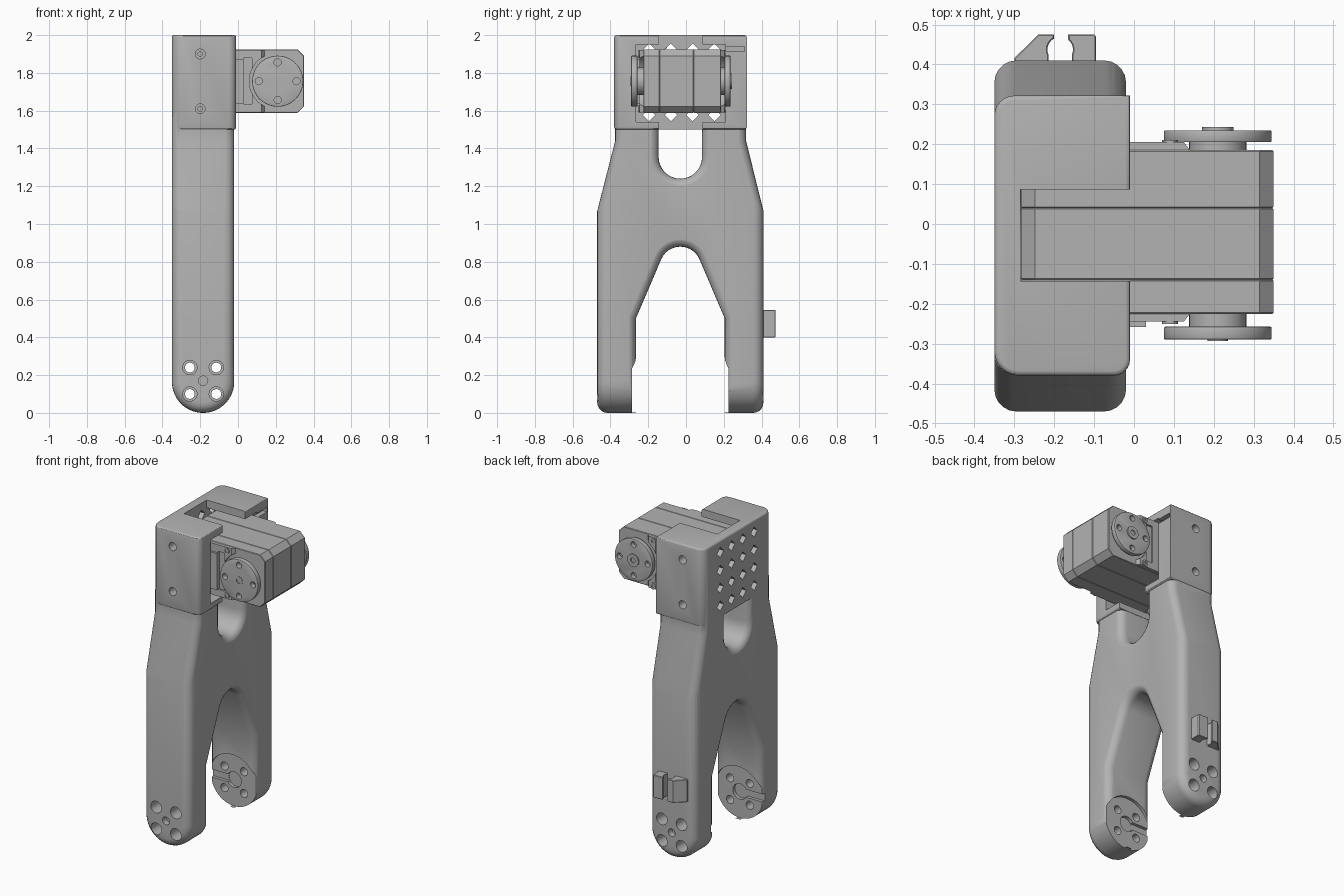
import bpy, bmesh, math
from mathutils import Vector

cube = bpy.data.objects.get("Cube")
if cube:
    bpy.data.objects.remove(cube, do_unlink=True)

grey = bpy.data.materials.new("plain grey")
grey.use_nodes = True
GREY = (0.45, 0.45, 0.45, 1)
grey.diffuse_color = GREY
grey.node_tree.nodes["Principled BSDF"].inputs["Base Color"].default_value = GREY


def arc(cx, cy, r, start, end, n=16):
    angles = [math.radians(start + (end - start) * i / n) for i in range(n + 1)]
    return [(cx + r * math.cos(a), cy + r * math.sin(a)) for a in angles]


def prism(name, pts, axis, lo, hi, bevel=0.0, segs=5):
    """Extrude a 2D outline along an axis, optionally rounding both rims."""
    place = {"x": lambda p, d: Vector((d, p[0], p[1])),
             "y": lambda p, d: Vector((p[0], d, p[1])),
             "z": lambda p, d: Vector((p[0], p[1], d))}[axis]
    bm = bmesh.new()
    caps = [bm.faces.new([bm.verts.new(place(p, d)) for p in pts]) for d in (lo, hi)]
    n = len(pts)
    for i in range(n):
        j = (i + 1) % n
        a, b = caps[0].verts, caps[1].verts
        bm.faces.new((a[i], a[j], b[j], b[i]))
    bmesh.ops.recalc_face_normals(bm, faces=bm.faces)
    if bevel:
        rims = list({e for c in caps for e in c.edges})
        bmesh.ops.bevel(bm, geom=rims, offset=bevel, segments=segs, profile=0.5,
                        affect="EDGES", clamp_overlap=False)
    mesh = bpy.data.meshes.new(name)
    bm.to_mesh(mesh)
    bm.free()
    mesh.materials.append(grey)
    ob = bpy.data.objects.new(name, mesh)
    bpy.context.collection.objects.link(ob)
    return ob


def rect(x0, x1, y0, y1, c=0.0):
    """Rectangle outline with optional chamfered corners."""
    if not c:
        return [(x0, y0), (x1, y0), (x1, y1), (x0, y1)]
    return [(x0 + c, y0), (x1 - c, y0), (x1, y0 + c), (x1, y1 - c),
            (x1 - c, y1), (x0 + c, y1), (x0, y1 - c), (x0, y0 + c)]


def box(name, x, y, z):
    return prism(name, rect(*x, *y), "z", *z)


def rod(name, x, z, r, y0, y1, bevel=0.0, n=32):
    return prism(name, arc(x, z, r, 0, 360, n)[:-1], "y", y0, y1, bevel, 2)


def combine(ob, tool, operation="DIFFERENCE"):
    mod = ob.modifiers.new("combine", "BOOLEAN")
    mod.operation, mod.solver, mod.object = operation, "EXACT", tool
    bpy.context.view_layer.objects.active = ob
    bpy.ops.object.modifier_apply(modifier=mod.name)
    bpy.data.objects.remove(tool, do_unlink=True)


# Forked leg frame: side outline trimmed by a round-bottomed envelope
MID, LEG_X, FOOT_Z = -0.03, -0.185, 0.17
outline = ([(-0.475, -0.1), (-0.265, -0.1), (-0.265, 0.5)]
           + arc(MID, 0.77, 0.11, 157, 23)
           + [(0.205, 0.5), (0.205, -0.1), (0.415, -0.1), (0.415, 1.05),
              (0.318, 1.44), (0.318, 1.6), (0.085, 1.6)]
           + arc(MID, 1.355, 0.115, 0, -180)
           + [(-0.145, 1.6), (-0.375, 1.6), (-0.375, 1.44), (-0.475, 1.05)])
frame = prism("leg_frame", outline, "x", -0.352, -0.018, 0.05)
envelope = prism("envelope", arc(LEG_X, 0.165, 0.165, 180, 360, 32)
                 + [(-0.02, 1.7), (-0.35, 1.7)], "y", -0.47, 0.41, 0.055)
combine(frame, envelope, "INTERSECT")

# Motor housing block on top of the fork
top_plan = (arc(-0.29, -0.32, 0.06, 180, 270, 6) + arc(-0.05, -0.34, 0.04, 270, 360, 6)
            + [(-0.01, 0.322)] + arc(-0.3, 0.272, 0.05, 90, 180, 6))
combine(frame, prism("block", top_plan, "z", 1.5, 2.0, 0.012, 3), "UNION")

# Motor pocket, open channel and cable slit
combine(frame, box("pocket", (-0.285, 0.1), (-0.265, 0.21), (1.54, 1.95)))
combine(frame, box("channel", (-0.285, 0.1), (-0.143, 0.087), (1.49, 2.1)))
combine(frame, box("slit", (-0.04, 0.1), (0.19, 0.31), (1.912, 1.94)))

# Diamond vents through the back plate
for row in range(4):
    for col in range(4):
        diamond = arc(-0.195 + 0.115 * col, 1.577 + 0.115 * row, 0.033, 0, 360, 4)[:-1]
        combine(frame, prism("vent", diamond, "x", -0.45, -0.2))

# Foot recesses, wire grooves and screw holes
combine(frame, rod("foot_recess", LEG_X, FOOT_Z, 0.17, -0.285, 0.225, n=64))
combine(frame, box("groove", (-0.4, LEG_X), (-0.305, 0.245), (0.145, 0.195)))
combine(frame, rod("groove_end", LEG_X, FOOT_Z, 0.05, -0.306, 0.246))
for dx in (-0.07, 0.07):
    for dz in (-0.07, 0.07):
        x, z = LEG_X + dx, FOOT_Z + dz
        combine(frame, rod("hole", x, z, 0.026, -0.6, 0.6, n=20))
        for span in ((-0.6, -0.35), (0.29, 0.6)):
            combine(frame, rod("bore", x, z, 0.038, *span, n=24))
for span in ((-0.6, -0.43), (0.37, 0.6)):
    combine(frame, rod("centre_hole", LEG_X, FOOT_Z, 0.025, *span, n=20))
for z in (1.61, 1.9):
    for inner, outer, r in ((-0.2, -0.5, 0.012), (0.15, 0.45, 0.012),
                            (-0.32, -0.5, 0.026), (0.265, 0.45, 0.026)):
        combine(frame, rod("screw_hole", -0.2, z, r, min(inner, outer), max(inner, outer), n=20))

# Cable clip on the rear leg
prism("clip_left", [(-0.3, 0.4), (-0.3, 0.416), (-0.24, 0.475), (-0.2, 0.475), (-0.2, 0.465)]
      + arc(-0.185, 0.437, 0.032, 125, 205, 6) + [(-0.214, 0.4)], "z", 0.4, 0.545, 0.003, 1)
prism("clip_right", [(-0.095, 0.4), (-0.095, 0.47), (-0.1, 0.475), (-0.165, 0.475), (-0.165, 0.463)]
      + arc(-0.185, 0.437, 0.032, 50, -25, 6) + [(-0.156, 0.4)], "z", 0.4, 0.545, 0.003, 1)

# Motor case in three layers with visible seams
case = rect(-0.283, 0.35, 1.588, 1.925, 0.035)
for name, y0, y1 in (("motor_front_case", -0.225, -0.14), ("motor_middle_case", -0.14, 0.04),
                     ("motor_rear_case", 0.04, 0.185)):
    prism(name, case, "y", y0, y1, 0.003, 1)

# Mounting ears, rails and ear screws on both motor faces
AXIS_X, AXIS_Z = 0.21, 1.756
for side, face, ear in (("front", -0.225, -0.245), ("rear", 0.185, 0.205)):
    out = 1 if ear > face else -1
    plan = [(-0.27, face - 0.03 * out), (0.14, face - 0.03 * out), (0.14, face),
            (0.125, ear), (-0.27, ear)]
    ears = prism(side + "_ears", plan, "z", 1.59, 1.922)
    combine(ears, rod("horn_clearance", AXIS_X, AXIS_Z, 0.15, -0.4, 0.4, n=48))
    y0, y1 = sorted((ear - 0.012 * out, ear + 0.02 * out))
    combine(ears, box("ear_recess", (0.03, 0.075), (y0, y1), (1.635, 1.88)))
    y0, y1 = sorted((ear - 0.01 * out, ear + 0.006 * out))
    for z in (1.61, 1.9):
        screw = rod(side + "_ear_screw", 0.09, z, 0.02, y0, y1, n=20)
        combine(screw, rod("socket", 0.09, z, 0.01, ear, ear + 0.02 * out, n=6))
box("front_rail", (-0.2, 0.03), (-0.258, -0.24), (1.635, 1.87))

# Round output horns with bolt holes
for side, hub, disc, cap in (("front", (-0.26, -0.22), (-0.29, -0.257), (-0.293, -0.28)),
                             ("rear", (0.18, 0.21), (0.205, 0.235), (0.225, 0.243))):
    rod(side + "_hub", AXIS_X, AXIS_Z, 0.072, *hub)
    horn = rod(side + "_horn", AXIS_X, AXIS_Z, 0.135, *disc, 0.004, 64)
    for k in range(4):
        a = k * math.pi / 2
        combine(horn, rod("bolt_hole", AXIS_X + 0.1 * math.cos(a), AXIS_Z + 0.1 * math.sin(a),
                          0.019, -0.4, 0.4, n=20))
    knob = rod(side + "_horn_cap", AXIS_X, AXIS_Z, 0.04 if side == "rear" else 0.026, *cap)
    combine(knob, rod("socket", AXIS_X, AXIS_Z, 0.016,
                      *((-0.3, -0.286) if side == "front" else (0.232, 0.3)), n=20))

# Smooth rounded areas, keep hard edges
bpy.ops.object.select_all(action="DESELECT")
for ob in bpy.context.collection.objects:
    if ob.type == "MESH" and grey.name in ob.data.materials:
        ob.select_set(True)
        bpy.context.view_layer.objects.active = ob
bpy.ops.object.shade_smooth_by_angle(angle=math.radians(30))
